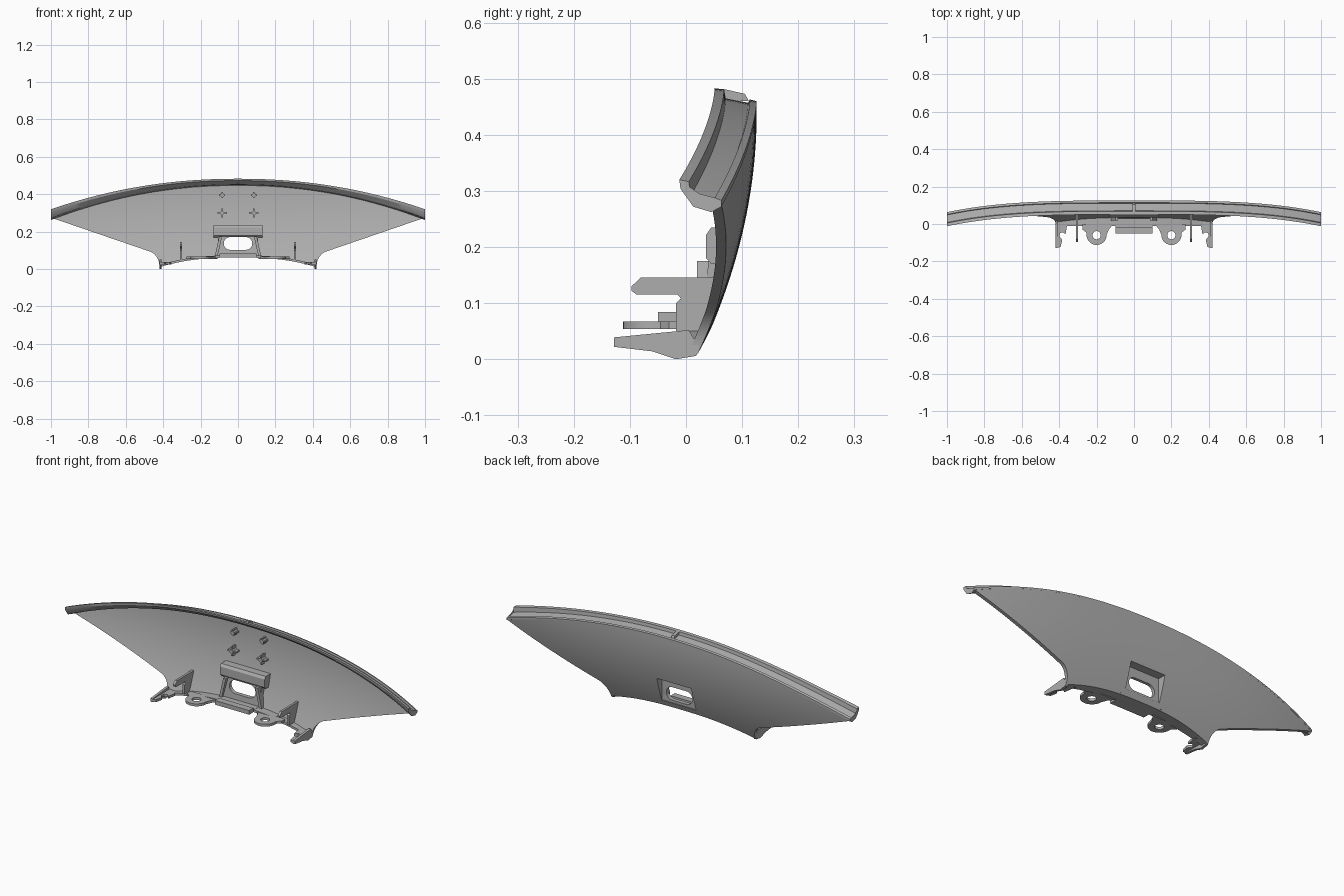
import bpy, bmesh, math
from mathutils import Vector

cube = bpy.data.objects.get("Cube")
if cube:
    bpy.data.objects.remove(cube)

grey = bpy.data.materials.new("satin grey")
grey.use_nodes = True
tint = (0.42, 0.42, 0.42, 1)
grey.diffuse_color = tint
grey.node_tree.nodes["Principled BSDF"].inputs["Base Color"].default_value = tint


def finish(name, bm):
    bmesh.ops.recalc_face_normals(bm, faces=bm.faces)
    mesh = bpy.data.meshes.new(name)
    bm.to_mesh(mesh)
    bm.free()
    mesh.materials.append(grey)
    obj = bpy.data.objects.new(name, mesh)
    bpy.context.collection.objects.link(obj)
    return obj


def loft(name, sections):
    """Skin closed sections, with ladder-shaped end caps."""
    bm = bmesh.new()
    rings = [[bm.verts.new(p) for p in s] for s in sections]
    n = len(rings[0])
    for a, b in zip(rings, rings[1:]):
        for i in range(n):
            j = (i + 1) % n
            bm.faces.new((a[i], a[j], b[j], b[i]))
    for ring in (rings[0], rings[-1]):
        for i in range(n // 2 - 1):
            bm.faces.new((ring[i], ring[i + 1], ring[n - 2 - i], ring[n - 1 - i]))
    return finish(name, bm)


def prism(name, profile, axis, lo, hi):
    """Extrude a flat profile along an axis from lo to hi."""
    def place(p, t):
        c = list(p)
        c.insert("xyz".index(axis), t)
        return Vector(c)
    bm = bmesh.new()
    a = [bm.verts.new(place(p, lo)) for p in profile]
    b = [bm.verts.new(place(p, hi)) for p in profile]
    bm.faces.new(a)
    bm.faces.new(b)
    for i in range(len(a)):
        j = (i + 1) % len(a)
        bm.faces.new((a[i], a[j], b[j], b[i]))
    return finish(name, bm)


def box(name, x0, x1, y0, y1, z0, z1):
    return prism(name, [(x0, y0), (x1, y0), (x1, y1), (x0, y1)], "z", z0, z1)


def arc(cx, cy, r, start, end, n=16):
    steps = [math.radians(start + (end - start) * i / n) for i in range(n + 1)]
    return [(cx + r * math.cos(t), cy + r * math.sin(t)) for t in steps]


def cut(obj, cutter):
    mod = obj.modifiers.new("cut", "BOOLEAN")
    mod.operation = "DIFFERENCE"
    mod.solver = "EXACT"
    mod.object = cutter
    bpy.context.view_layer.objects.active = obj
    bpy.ops.object.modifier_apply(modifier=mod.name)


# Curves that define the curved panel
def outer_y(x, z):
    return 0.126 - 0.5475 * (0.44 - z) ** 2 - 0.048 * abs(x) ** 3


def top_z(u):
    return 0.455 - 0.18 * abs(u) ** 2.1


def bottom_z(u):
    return 0.062 - 0.052 * abs(u) ** 2.5


def half_width(v):
    z = 0.01 + 0.265 * v
    if z < 0.09:
        return 0.42 + 0.04 * (z / 0.09) ** 3
    return 0.46 + 0.54 * (z - 0.09) / 0.185


def panel_point(u, v, depth):
    x = u * half_width(v)
    z = (1 - v) * bottom_z(u) + v * top_z(u)
    return (x, outer_y(x, z) - depth, z)


COLS, ROWS = 64, 26
us = [-1 + 2 * i / COLS for i in range(COLS + 1)]
vs = [i / ROWS for i in range(ROWS + 1)]

# Curved panel
panel = loft("curved_panel", [
    [panel_point(u, v, 0) for v in vs] + [panel_point(u, v, 0.018) for v in reversed(vs)]
    for u in us])

# Grooved rim along the top edge
RIM = [(0, -0.002), (0, 0.005), (-0.012, 0.008), (-0.015, 0.002), (-0.055, 0.01),
       (-0.058, 0.026), (-0.075, 0.028), (-0.073, 0.018), (-0.05, -0.002), (-0.018, -0.008)]
loft("top_rim", [
    [(u, outer_y(u, top_z(u)) + dy, top_z(u) + dz * (1 + 0.6 * u * u)) for dy, dz in RIM]
    for u in us])
prism("rim_locator", [(0.065, 0.46), (0.065, 0.482), (0.105, 0.473), (0.112, 0.46)],
      "x", -0.008, 0.008)

# Handle pocket: hood, backing plate and rounded slot
hood = prism("pocket_hood", [(0.036, 0.18), (0.036, 0.222), (0.045, 0.235), (0.092, 0.235),
                             (0.08, 0.17), (0.045, 0.17)], "x", -0.13, 0.13)
plate = prism("pocket_plate", [(0.04, 0.175), (0.08, 0.175), (0.045, 0.066), (0.03, 0.066)],
              "x", -0.108, 0.108)
pocket = box("pocket_cutter", -0.1, 0.1, 0.055, 0.2, 0.09, 0.218)
slot = prism("slot_cutter", arc(0.042, 0.137, 0.034, -90, 90) + arc(-0.042, 0.137, 0.034, 90, 270),
             "y", -0.1, 0.3)
for part in (panel, hood, plate):
    cut(part, pocket)
    cut(part, slot)
for cutter in (pocket, slot):
    bpy.data.objects.remove(cutter)

# Ledge along the bottom edge
ledge = []
for u in us:
    x, z = 0.42 * u, bottom_z(u)
    back = outer_y(x, z) - 0.006
    ledge.append([(x, back, z), (x, back, z + 0.012), (x, -0.012, z + 0.012), (x, -0.012, z)])
loft("bottom_ledge", ledge)
box("centre_step", -0.1, 0.1, -0.05, 0.04, 0.062, 0.074)
box("centre_lip", -0.1, 0.1, -0.05, -0.015, 0.07, 0.084)

for s, side in ((-1, "right"), (1, "left")):
    # Pocket side flank
    prism(side + "_pocket_flank", [(s * 0.085, 0.175), (s * 0.1, 0.175), (s * 0.125, 0.066),
                                   (s * 0.11, 0.066)], "y", 0.02, 0.05)

    # Round screw ear
    ear = prism(side + "_screw_ear", [(s * 0.275, 0.0), (s * 0.275, -0.03), (s * 0.255, -0.045)]
                + arc(s * 0.2, -0.058, 0.054, 0 if s > 0 else 180, -180 if s > 0 else 360)
                + [(s * 0.135, -0.03), (s * 0.11, 0.0)], "z", 0.054, 0.067)
    hole = prism("ear_hole_cutter", arc(s * 0.2, -0.06, 0.022, 0, 345, 23), "z", 0, 0.2)
    cut(ear, hole)
    bpy.data.objects.remove(hole)

    # Upright rib with a forward finger
    prism(side + "_rib", [(0.065, 0.146), (-0.08, 0.146), (-0.097, 0.13), (-0.097, 0.122),
                          (-0.088, 0.115), (-0.015, 0.115), (-0.009, 0.108), (-0.018, 0.1),
                          (-0.018, 0.05), (0.04, 0.05)], "x", s * 0.299, s * 0.311)

    # Corner hook and its outer web
    hook = [(0.42, 0.015), (0.42, -0.01), (0.411, -0.128), (0.392, -0.122), (0.384, -0.085),
            (0.4, -0.065), (0.396, -0.048), (0.38, -0.045), (0.366, -0.055), (0.355, 0.01)]
    prism(side + "_corner_hook", [(s * x, y) for x, y in hook], "z", 0.024, 0.037)
    prism(side + "_hook_web", [(-0.128, 0.022), (-0.128, 0.039), (0.005, 0.052), (0.024, 0.02),
                               (0.018, 0.006), (-0.018, 0), (-0.06, 0.014)],
          "x", s * 0.408, s * 0.421)

    # Cross-shaped pins on the inner face
    for level, z, arm in (("upper", 0.395, 0.016), ("lower", 0.3, 0.025)):
        x, base = s * 0.085, outer_y(0.085, z) - 0.01
        name = side + "_" + level
        prism(name + "_pin", arc(x, z, 0.011, 0, 345, 23), "y", base - 0.04, base)
        box(name + "_pin_bar", x - arm, x + arm, base - 0.035, base, z - 0.004, z + 0.004)
        box(name + "_pin_fin", x - 0.004, x + 0.004, base - 0.035, base, z - arm, z + arm)

# Smooth shading with sharp creases
for obj in bpy.context.collection.objects:
    if obj.type == "MESH":
        bpy.ops.object.select_all(action="DESELECT")
        obj.select_set(True)
        bpy.context.view_layer.objects.active = obj
        bpy.ops.object.shade_smooth_by_angle(angle=math.radians(30))
